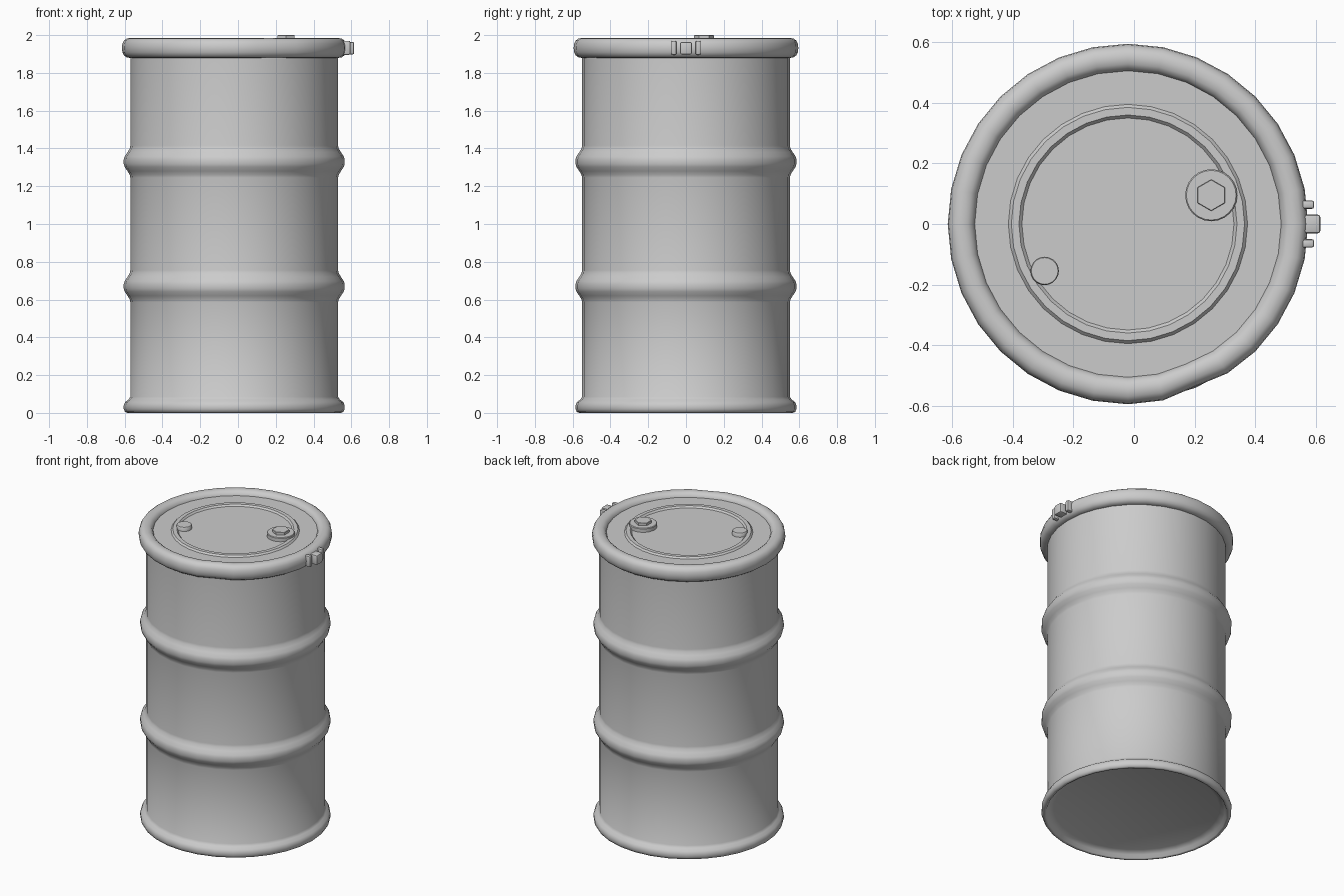
import bpy, bmesh
from math import pi, cos, sin, hypot, exp, radians

cube = bpy.data.objects.get("Cube")
if cube:
    bpy.data.objects.remove(cube, do_unlink=True)

CX = -0.02      # drum axis, shifted by the latch on the right
SEGMENTS = 32

steel = bpy.data.materials.new("grey_steel")
steel.use_nodes = True
steel.diffuse_color = (0.6, 0.6, 0.6, 1)
steel.node_tree.nodes["Principled BSDF"].inputs["Base Color"].default_value = (0.6, 0.6, 0.6, 1)


def finish(name, bm, angle):
    bmesh.ops.recalc_face_normals(bm, faces=bm.faces[:])
    mesh = bpy.data.meshes.new(name)
    bm.to_mesh(mesh)
    bm.free()
    mesh.materials.append(steel)
    obj = bpy.data.objects.new(name, mesh)
    bpy.context.collection.objects.link(obj)
    bpy.ops.object.select_all(action='DESELECT')
    obj.select_set(True)
    bpy.context.view_layer.objects.active = obj
    bpy.ops.object.shade_smooth_by_angle(angle=radians(angle))
    return obj


def lathe(name, profile, centre=(CX, 0), sides=SEGMENTS, closed=False, angle=40, dent=0):
    """Revolve (radius, z) points; radius 0 becomes a pole."""
    bm = bmesh.new()
    rings = []
    for r, z in profile:
        if r == 0:
            rings.append([bm.verts.new((*centre, z))] * sides)
            continue
        ring = []
        for i in range(sides):
            a = 2 * pi * i / sides + pi / 2
            x, y = r * cos(a), r * sin(a)
            # shallow dent in the rim
            push = 1 - dent * exp(-(hypot(x - 0.23, y + 0.53) / 0.08) ** 2)
            ring.append(bm.verts.new((centre[0] + x * push, centre[1] + y * push, z)))
        rings.append(ring)
    pairs = list(zip(rings, rings[1:]))
    if closed:
        pairs.append((rings[-1], rings[0]))
    for low, high in pairs:
        for i in range(sides):
            j = (i + 1) % sides
            corners = list(dict.fromkeys((low[i], low[j], high[j], high[i])))
            if len(corners) > 2:
                bm.faces.new(corners)
    return finish(name, bm, angle)


def block(name, lo, hi, bevel):
    bm = bmesh.new()
    bmesh.ops.create_cube(bm, size=1)
    for v in bm.verts:
        v.co = [(a + b) / 2 + c * (b - a) for a, b, c in zip(lo, hi, v.co)]
    bmesh.ops.bevel(bm, geom=bm.edges[:], offset=bevel, segments=2, profile=0.5, affect='EDGES')
    return finish(name, bm, 40)


# Shell with bottom chime and two rolling hoops
shell = [(0, 0.04), (0.51, 0.04), (0.545, 0.025), (0.555, 0.005), (0.565, 0),
         (0.578, 0.005), (0.585, 0.02), (0.585, 0.04), (0.577, 0.058), (0.56, 0.07), (0.55, 0.085)]
hoop = [(0.55, -0.085), (0.553, -0.07), (0.565, -0.05), (0.58, -0.028), (0.585, -0.012),
        (0.585, 0.012), (0.58, 0.028), (0.565, 0.05), (0.553, 0.07), (0.55, 0.085)]
for middle in (0.67, 1.33):
    shell += [(r, middle + z) for r, z in hoop]
shell.append((0.55, 1.93))
lathe("drum_shell", shell, angle=60)

# Rounded locking ring around the lid
ring_profile = []
for k in range(16):
    a = 2 * pi * k / 16
    c, s = cos(a), sin(a)
    round_x = abs(c) ** 0.85 * (1 if c > 0 else -1)
    round_z = abs(s) ** 0.85 * (1 if s > 0 else -1)
    ring_profile.append((0.549 + 0.046 * round_x, 1.932 + 0.053 * round_z))
lathe("locking_ring", ring_profile, closed=True, angle=60, dent=0.025)

# Lid with a raised circular bead
lathe("lid", [(0.54, 1.955), (0.395, 1.955), (0.385, 1.966), (0.36, 1.966),
              (0.35, 1.955), (0, 1.955)], angle=25)

# Large bung with hexagonal head, and small vent cap
BUNG = (0.255, 0.095)
lathe("bung_flange", [(0.086, 1.95), (0.086, 1.978), (0.082, 1.982), (0, 1.982)], BUNG, 24)
lathe("bung_hex_head", [(0.052, 1.98), (0.052, 1.998), (0.05, 2.0), (0, 2.0)], BUNG, 6, angle=20)
lathe("vent_cap", [(0.047, 1.95), (0.047, 1.978), (0.044, 1.982), (0, 1.982)], (-0.295, -0.155), 20)

# Ring latch on the right side
block("latch_block", (0.55, -0.031, 1.898), (0.615, 0.031, 1.964), 0.008)
for side, name in ((-1, "latch_front_lug"), (1, "latch_back_lug")):
    y = side * 0.064
    block(name, (0.55, y - 0.014, 1.896), (0.595, y + 0.014, 1.97), 0.008)
